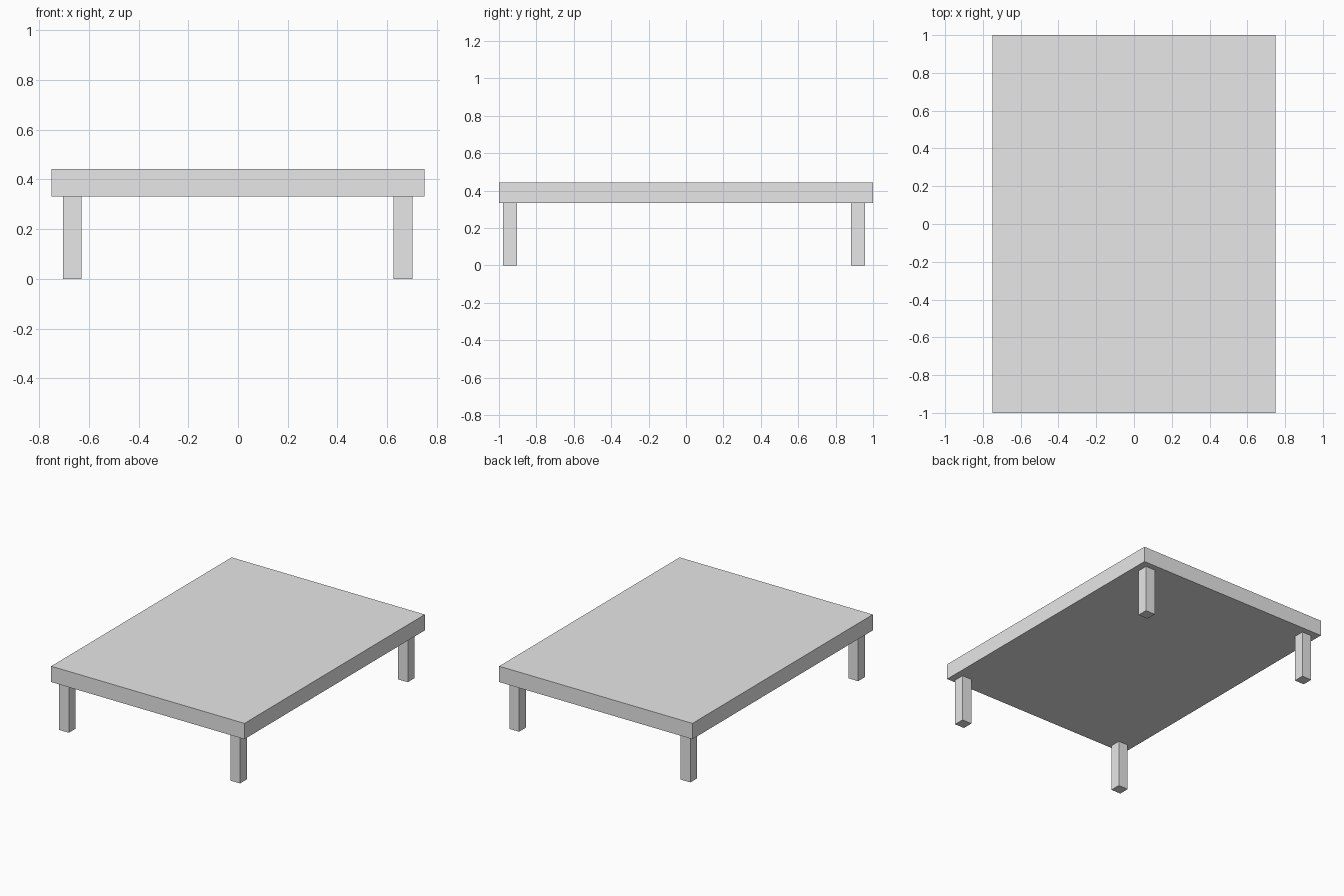
import bpy

cube = bpy.data.objects.get("Cube")
if cube:
    bpy.data.objects.remove(cube, do_unlink=True)

# Single light grey material
grey = bpy.data.materials.new("light_grey")
grey.use_nodes = True
colour = (0.8, 0.8, 0.8, 1)
grey.diffuse_color = colour
grey.node_tree.nodes["Principled BSDF"].inputs["Base Color"].default_value = colour


def box(name, low, high):
    """Axis-aligned box between two corners."""
    centre = [(a + b) / 2 for a, b in zip(low, high)]
    bpy.ops.mesh.primitive_cube_add(size=1, location=centre)
    obj = bpy.context.object
    obj.name = name
    obj.scale = [b - a for a, b in zip(low, high)]
    bpy.ops.object.transform_apply(location=False, rotation=False, scale=True)
    obj.data.materials.append(grey)
    return obj


UNDERSIDE, TOP = 0.332, 0.443
LEG = 0.075

# Thick slab top
box("table_top", (-0.75, -1, UNDERSIDE), (0.75, 1, TOP))

# Four square legs, set in slightly from the corners
for side, x in (("right", -0.704), ("left", 0.626)):
    for end, y in (("front", -0.978), ("back", 0.882)):
        box(f"{end}_{side}_leg", (x, y, 0), (x + LEG, y + LEG, UNDERSIDE))
